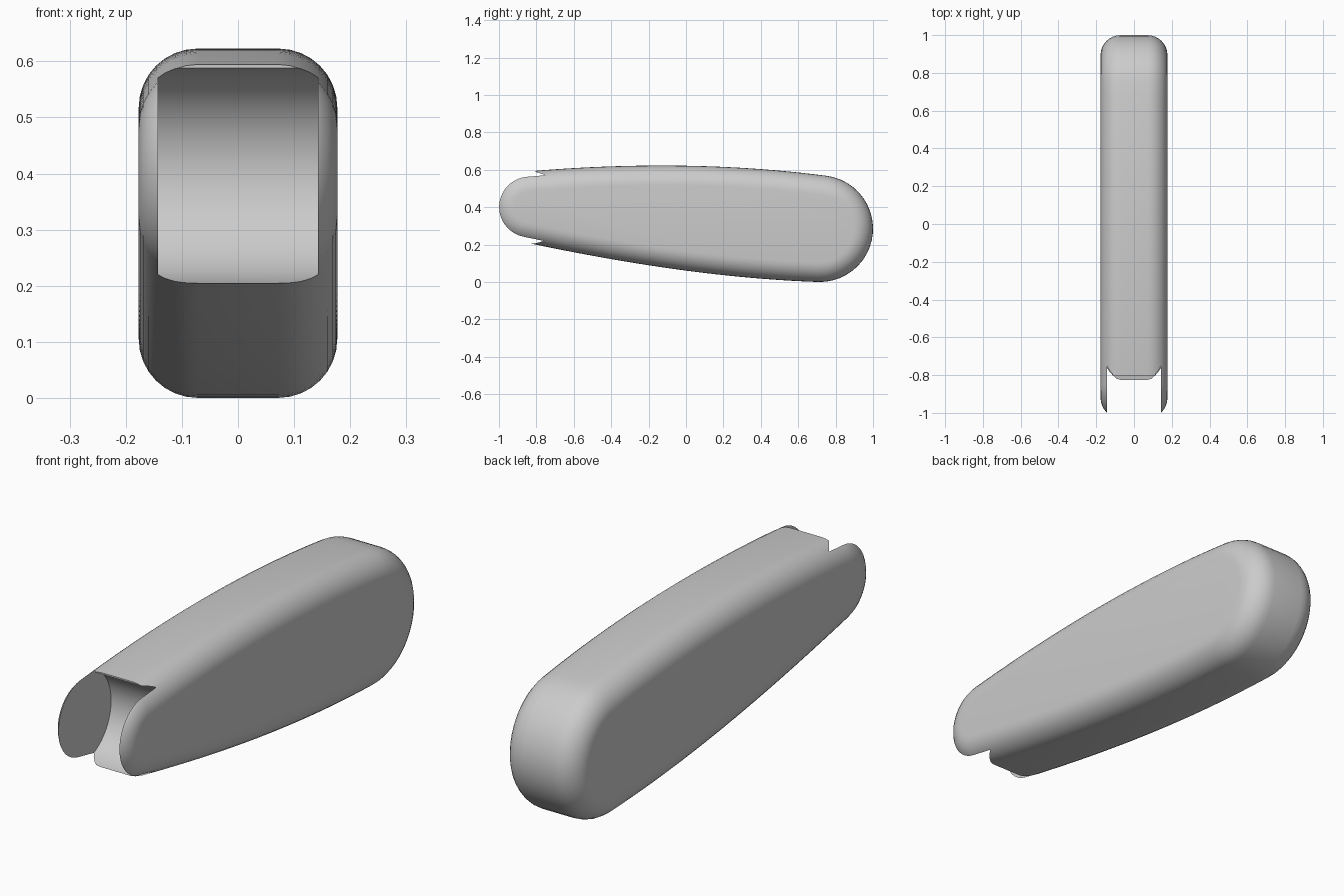
import bpy, bmesh
from math import radians, sin, cos, pi, atan2, hypot
from mathutils import Vector
from mathutils.geometry import interpolate_bezier

cube = bpy.data.objects.get("Cube")
if cube:
    bpy.data.objects.remove(cube, do_unlink=True)

HALF_WIDTH, FILLET = 0.177, 0.105

grey = bpy.data.materials.new("plain grey")
grey.use_nodes = True
colour = (0.6, 0.6, 0.6, 1)
grey.diffuse_color = colour
grey.node_tree.nodes["Principled BSDF"].inputs["Base Color"].default_value = colour


def arc(cy, cz, r, a0, a1, n):
    """Points (y, z) on an arc, angles in degrees."""
    angles = [radians(a0 + (a1 - a0) * i / n) for i in range(n + 1)]
    return [Vector((cy + r * cos(a), cz + r * sin(a))) for a in angles]


def bridge(p, q, a, b, n):
    """Gently bowed curve from p to q, leaving and arriving at the given headings."""
    h = (q - p).length / 3
    da = Vector((cos(radians(a)), sin(radians(a)))) * h
    db = Vector((cos(radians(b)), sin(radians(b)))) * h
    pts = interpolate_bezier(p.to_3d(), (p + da).to_3d(), (q - db).to_3d(), q.to_3d(), n)
    return [v.to_2d() for v in pts[1:-1]]


def loft(name, rings):
    """Closed solid through rings of (x, outline)."""
    bm = bmesh.new()
    loops = [[bm.verts.new((x, p.x, p.y)) for p in pts] for x, pts in rings]
    n = len(loops[0])
    for a, b in zip(loops, loops[1:]):
        for i in range(n):
            j = (i + 1) % n
            bm.faces.new((a[i], a[j], b[j], b[i]))
    bm.faces.new(loops[0])
    bm.faces.new(loops[-1])
    bmesh.ops.recalc_face_normals(bm, faces=bm.faces)
    mesh = bpy.data.meshes.new(name)
    bm.to_mesh(mesh)
    bm.free()
    mesh.materials.append(grey)
    obj = bpy.data.objects.new(name, mesh)
    bpy.context.collection.objects.link(obj)
    return obj


# Side outline, counter-clockwise: large back end, top, small front end, underside
back = arc(0.715, 0.285, 0.285, -92, 82.6, 22)
front = arc(-0.837, 0.401, 0.19, 95, 258, 22)
outline = (back + bridge(back[-1], front[0], 172.6, 185, 24)
           + front + bridge(front[-1], back[0], -12, -2, 24))


def inset(pts, d):
    """Outline moved inward by d along its normals."""
    result = []
    for i, p in enumerate(pts):
        t = (pts[(i + 1) % len(pts)] - pts[i - 1]).normalized()
        result.append(p + Vector((-t.y, t.x)) * d)
    return result


# Body with rounded long edges
steps = 8
half = []
for i in range(steps + 1):
    t = pi / 2 * i / steps
    half.append((HALF_WIDTH - FILLET * (1 - sin(t)), inset(outline, FILLET * (1 - cos(t)))))
body = loft("handle_body", [(-x, p) for x, p in reversed(half)] + half)

# Slot cutter: round hollow opening to the front, leaving two cheeks
cy, cz = -0.84, 0.3975
top, low = Vector((-0.805, 0.588)), Vector((-0.825, 0.204))
a_top = atan2(top.y - cz, top.x - cy) * 180 / pi
a_low = atan2(low.y - cz, low.x - cy) * 180 / pi
profile = arc(cy, cz, hypot(top.x - cy, top.y - cz), a_low, a_top, 32)
profile += [Vector(p) for p in ((top.x, 0.8), (-1.2, 0.8), (-1.2, 0), (low.x, 0))]
cutter = loft("slot_cutter", [(-0.143, profile), (0.143, profile)])
cutter.hide_render = True

cut = body.modifiers.new("slot", "BOOLEAN")
cut.operation = "DIFFERENCE"
cut.solver = "EXACT"
cut.object = cutter
bpy.ops.object.select_all(action="DESELECT")
body.select_set(True)
bpy.context.view_layer.objects.active = body
bpy.ops.object.modifier_apply(modifier=cut.name)
bpy.data.objects.remove(cutter, do_unlink=True)
bpy.ops.object.shade_smooth_by_angle(angle=radians(30))
